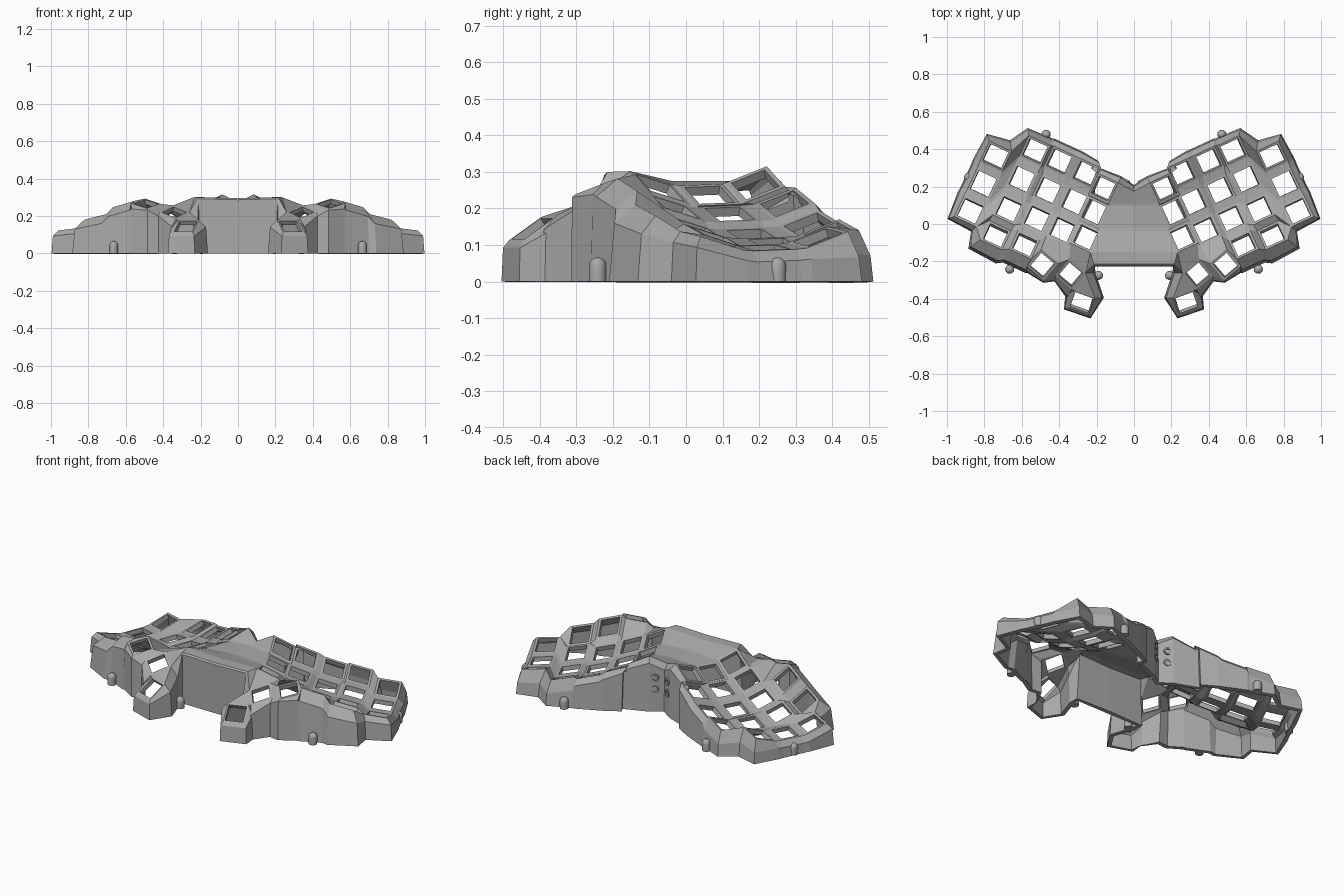
import bpy, bmesh, math
from mathutils import Vector

cube = bpy.data.objects.get("Cube")
if cube:
    bpy.data.objects.remove(cube, do_unlink=True)

grey = bpy.data.materials.new("plain_grey")
grey.use_nodes = True
grey.diffuse_color = (0.4, 0.4, 0.4, 1)
grey.node_tree.nodes["Principled BSDF"].inputs["Base Color"].default_value = (0.4, 0.4, 0.4, 1)


def make_object(name, bm):
    mesh = bpy.data.meshes.new(name)
    bm.to_mesh(mesh)
    bm.free()
    mesh.materials.append(grey)
    obj = bpy.data.objects.new(name, mesh)
    bpy.context.collection.objects.link(obj)
    return obj


bm = bmesh.new()
keys, hole_verts = {}, set()


def face(*verts):
    return bm.faces.new(verts)


def add_key(name, x, y, z, yaw, tent, pitch, half=0.066, hole=0.053):
    """Square key frame with an open middle; corners run BL, BR, FR, FL."""
    yaw, tent, pitch = map(math.radians, (yaw, tent, pitch))

    def ring(h):
        out = []
        for sx, sy in ((-1, 1), (1, 1), (1, -1), (-1, -1)):
            lx, ly = sx * h * math.cos(tent), sy * h * math.cos(pitch)
            out.append(bm.verts.new((
                x + lx * math.cos(yaw) - ly * math.sin(yaw),
                y + lx * math.sin(yaw) + ly * math.cos(yaw),
                z - lx * math.tan(tent) + ly * math.tan(pitch))))
        return out

    outer, inner = ring(half), ring(hole)
    for i in range(4):
        j = (i + 1) % 4
        face(outer[i], inner[i], inner[j], outer[j])
    hole_verts.update(inner)
    keys[name] = outer


# Finger keys: each column has a height, a sideways tilt, the rise of its
# front key and key centres from back to front
pitches = (20, 2, -16, -32)
columns = (
    (0.237, 25, 0, ((0.165, 0.19), (0.215, 0.065), (0.26, -0.07))),
    (0.185, 19, 0, ((0.26, 0.27), (0.32, 0.12), (0.385, -0.03))),
    (0.128, 15, 0.102, ((0.40, 0.335), (0.46, 0.18), (0.52, 0.03), (0.585, -0.11))),
    (0.105, 13, 0.055, ((0.53, 0.39), (0.60, 0.24), (0.67, 0.08), (0.74, -0.06))),
    (0.093, 6, 0, ((0.74, 0.36), (0.805, 0.215), (0.875, 0.07))),
)
for c, (z, tent, front_rise, centres) in enumerate(columns):
    rises = (0.028, 0, 0.019, front_rise)
    for r, (x, y) in enumerate(centres):
        add_key((c, r), x, y, z + rises[r], 25, tent, pitches[r])

# Thumb keys
add_key("t1", 0.49, -0.22, 0.266, 40, -14, 12, 0.06, 0.048)
add_key("t2", 0.34, -0.27, 0.22, 40, -18, 18, 0.06, 0.048)
add_key("t3", 0.28, -0.42, 0.145, 20, 0, 34, 0.058, 0.05)

# Webs between neighbouring finger keys
BL, BR, FR, FL = range(4)
for (c, r) in [k for k in keys if isinstance(k, tuple)]:
    a, below = keys[c, r], keys.get((c, r + 1))
    right, corner = keys.get((c + 1, r)), keys.get((c + 1, r + 1))
    if below:
        face(a[FL], below[BL], below[BR], a[FR])
    if right:
        face(a[BR], a[FR], right[FL], right[BL])
    if below and right and corner:
        face(a[FR], below[BR], corner[BL], right[FL])

# Webs that tie the thumb keys and the short columns in
A2, B2, C2, C3 = keys[0, 2], keys[1, 2], keys[2, 2], keys[2, 3]
D0, D2, D3, E0, E2 = keys[3, 0], keys[3, 2], keys[3, 3], keys[4, 0], keys[4, 2]
t1, t2, t3 = keys["t1"], keys["t2"], keys["t3"]
face(D2[FR], D3[BR], E2[FL])
face(D3[BR], D3[FR], E2[FL])
face(A2[FL], t2[BL], t2[BR], A2[FR])
face(A2[FR], t2[BR], t1[BL], B2[FL])
face(B2[FL], t1[BL], t1[BR], B2[FR])
face(B2[FR], t1[BR], C3[FL], C3[BL])
face(B2[FR], C3[BL], C2[FL])
face(C3[FL], t1[BR], t1[FR])
face(t2[BR], t2[FR], t1[FL], t1[BL])
face(t2[BL], t3[BL], t3[BR], t2[FL])

# Centre bridge roof, up to the mirror plane, notched at the back
bridge_corner = bm.verts.new((0.215, -0.215, 0.3))
face(A2[FL], bridge_corner, t2[BL])
chain = [bridge_corner]
for r in (2, 1, 0):
    chain += [keys[0, r][FL], keys[0, r][BL]]
middle = [bm.verts.new((0, min(v.co.y, 0.175), 0.295 if v.co.y < -0.1 else 0.275))
          for v in chain]
middle[-2].co.y = 0.11
for i in range(len(chain) - 1):
    face(chain[i], chain[i + 1], middle[i + 1], middle[i])

# How far the skirt reaches out and how far its lip drops, where not standard
reaches = {v: (0.012, 0.008) for v in t1 + t2 + [bridge_corner, middle[0]]}
reaches.update({v: (0.04, 0.07) for v in (D0[BL], D0[BR], E0[BR])})
reaches.update({v: (0.08, 0.05) for v in (C3[FR], C3[FL], D3[FL], D3[FR])})
reaches.update({t1[FR]: (0.035, 0.03), t2[FR]: (0.03, 0.02), t2[FL]: (0.055, 0.04),
                t2[BL]: (0.055, 0.05), t3[BL]: (0.048, 0.035), t3[FL]: (0.022, 0.02),
                t3[FR]: (0.026, 0.02), t3[BR]: (0.055, 0.04), E0[BL]: (0.06, 0.07)})

# Corners whose skirt leans in a set direction, so that the front wall runs straight
leans = {v: Vector((0.42, -0.91, 0)) for v in (C3[FL], C3[FR], D3[FL])}
leans[D3[FR]] = Vector((0.8, -0.6, 0))
leans[t1[FR]] = Vector((-0.1, -1, 0))
leans[t2[BL]] = Vector((-1, 0, 0))

# Outer skirt: every outside edge drops through a sloped lip to the ground
rim, outward = [], {}
for e in bm.edges:
    a, b = e.verts
    if len(e.link_faces) != 1 or (a in hole_verts and b in hole_verts):
        continue
    if abs(a.co.x) < 1e-5 and abs(b.co.x) < 1e-5:
        continue
    d = b.co - a.co
    n = Vector((d.y, -d.x, 0)).normalized()
    if n.dot((a.co + b.co) / 2 - e.link_faces[0].calc_center_median()) < 0:
        n = -n
    rim.append((a, b))
    for v in (a, b):
        outward[v] = outward.get(v, Vector()) + n
lip, ground = {}, {}
for v, n in outward.items():
    reach, drop = reaches.get(v, (0.038, 0.03))
    n = leans.get(v, n).normalized() * reach
    p, g = v.co + n * 0.8, v.co + n
    if abs(v.co.x) < 1e-5:
        p.x = g.x = 0
    lip[v] = bm.verts.new((p.x, p.y, max(v.co.z - drop, 0.02)))
    ground[v] = bm.verts.new((g.x, g.y, 0))
for a, b in rim:
    face(a, b, lip[b], lip[a])
    face(lip[a], lip[b], ground[b], ground[a])

bmesh.ops.recalc_face_normals(bm, faces=bm.faces[:])
bm.normal_update()
if sum(f.normal.z for f in bm.faces) < 0:
    bmesh.ops.reverse_faces(bm, faces=bm.faces[:])
shell = make_object("keyboard_shell", bm)
mirror = shell.modifiers.new("mirror", 'MIRROR')
mirror.use_clip = True
solid = shell.modifiers.new("thickness", 'SOLIDIFY')
solid.thickness = 0.026
solid.offset = -1


# Round-topped screw posts around the base
def screw_post(name, x, y, radius=0.024, height=0.042):
    b = bmesh.new()
    bmesh.ops.create_uvsphere(b, u_segments=20, v_segments=12, radius=radius)
    for v in b.verts:
        v.co.z = v.co.z + height if v.co.z > -1e-4 else 0
    obj = make_object(name, b)
    obj.location = (x, y, 0)
    for p in obj.data.polygons:
        p.use_smooth = p.normal.z > -0.5


# Cable socket rings on the back wall beside the bridge
def socket_ring(name, x, y, z, turn):
    b = bmesh.new()
    loops = []
    for radius, depth in ((0.022, 0), (0.022, 0.012), (0.013, 0.012), (0.013, 0)):
        loops.append([b.verts.new((radius * math.cos(t), depth, radius * math.sin(t)))
                      for t in (i * math.tau / 16 for i in range(16))])
    for k in range(4):
        p, q = loops[k], loops[(k + 1) % 4]
        for i in range(16):
            j = (i + 1) % 16
            b.faces.new((p[i], p[j], q[j], q[i]))
    bmesh.ops.recalc_face_normals(b, faces=b.faces[:])
    obj = make_object(name, b)
    obj.location = (x, y, z)
    obj.rotation_euler.z = turn


for side, s in (("left", 1), ("right", -1)):
    for place, x, y in (("front", 0.665, -0.242), ("outer", 0.885, 0.25),
                        ("back", 0.47, 0.48), ("inner", 0.19, -0.275)):
        screw_post(f"{side}_{place}_screw_post", s * x, y)
    for place, z in (("upper", 0.2), ("lower", 0.13)):
        socket_ring(f"{side}_{place}_cable_socket", s * 0.045, 0.228, z, s * 0.45)
